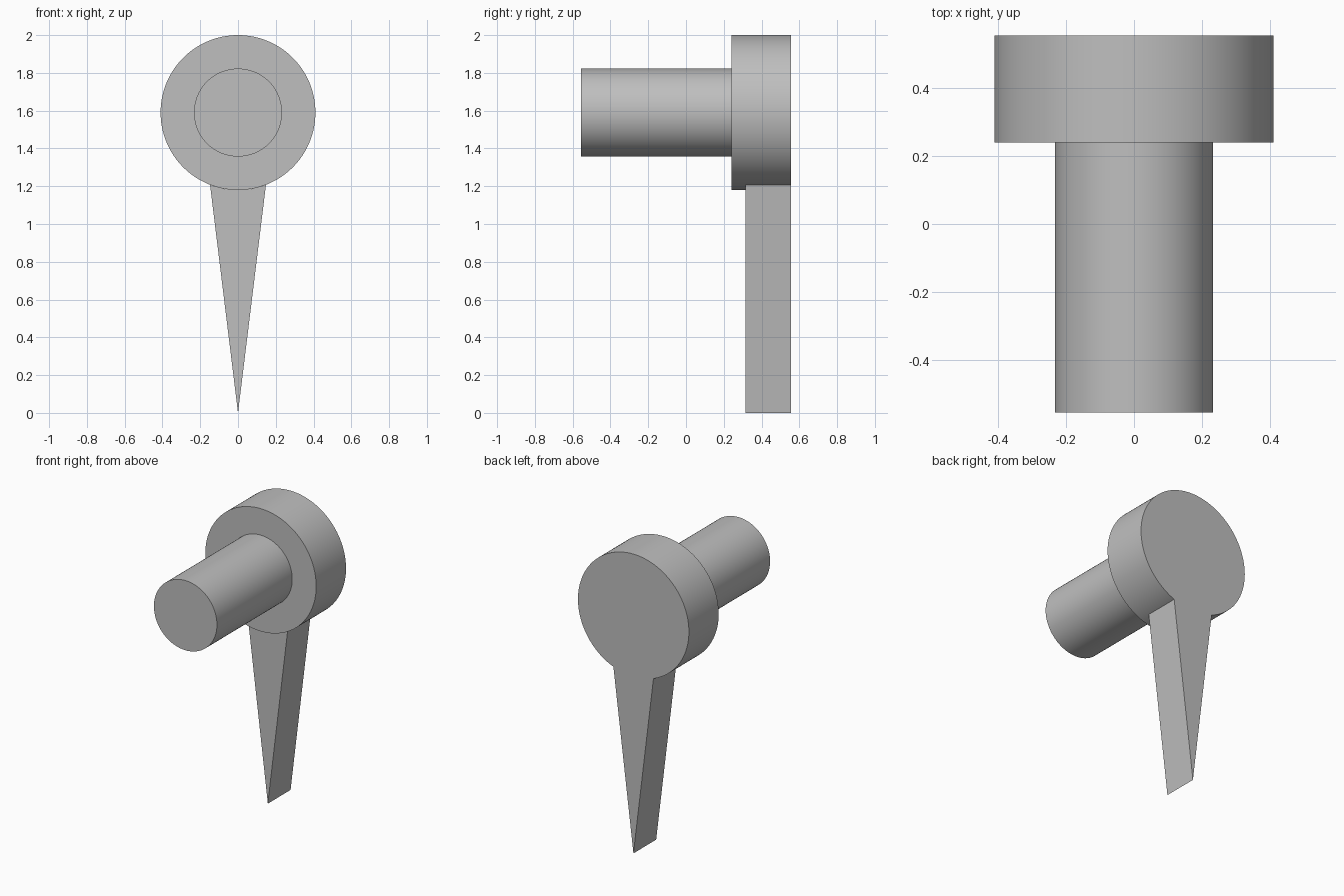
import bpy
import bmesh
import math

cube = bpy.data.objects.get("Cube")
if cube:
    bpy.data.objects.remove(cube, do_unlink=True)

AXIS_Z = 1.59
HEAD_R = 0.41
SHAFT_R = 0.233
BACK = 0.555
HEAD_FRONT = 0.24
POINTER_FRONT = 0.315
SIDES = 128

grey = bpy.data.materials.new("plain_grey")
grey.use_nodes = True
colour = (0.52, 0.52, 0.52, 1)
grey.diffuse_color = colour
grey.node_tree.nodes["Principled BSDF"].inputs["Base Color"].default_value = colour


def arc(radius, start, end, steps):
    """Points in the x-z plane around the shaft axis."""
    angles = [start + (end - start) * i / steps for i in range(steps + 1)]
    return [(radius * math.cos(a), AXIS_Z + radius * math.sin(a)) for a in angles]


def extrude_profile(name, profile, y0, y1):
    """Extrude an x-z outline along y into a closed solid."""
    bm = bmesh.new()
    face = bm.faces.new([bm.verts.new((x, y0, z)) for x, z in profile])
    result = bmesh.ops.extrude_face_region(bm, geom=[face], use_keep_orig=True)
    verts = [g for g in result["geom"] if isinstance(g, bmesh.types.BMVert)]
    bmesh.ops.translate(bm, verts=verts, vec=(0, y1 - y0, 0))
    bmesh.ops.recalc_face_normals(bm, faces=bm.faces)
    mesh = bpy.data.meshes.new(name)
    bm.to_mesh(mesh)
    bm.free()
    mesh.materials.append(grey)
    obj = bpy.data.objects.new(name, mesh)
    bpy.context.collection.objects.link(obj)
    bpy.ops.object.select_all(action="DESELECT")
    obj.select_set(True)
    bpy.context.view_layer.objects.active = obj
    bpy.ops.object.shade_smooth_by_angle(angle=math.radians(30))
    return obj


# Round head and the thinner shaft in front of it
extrude_profile("head", arc(HEAD_R, 0, math.tau, SIDES)[:-1], HEAD_FRONT, BACK)
extrude_profile("shaft", arc(SHAFT_R, 0, math.tau, SIDES)[:-1], -BACK, HEAD_FRONT)

# Tapered pointer, its top edge curved to meet the head
half = math.asin(0.148 / HEAD_R)
top = arc(HEAD_R, -math.pi / 2 + half, -math.pi / 2 - half, 16)
extrude_profile("pointer", [(0, 0)] + top, POINTER_FRONT, BACK)
